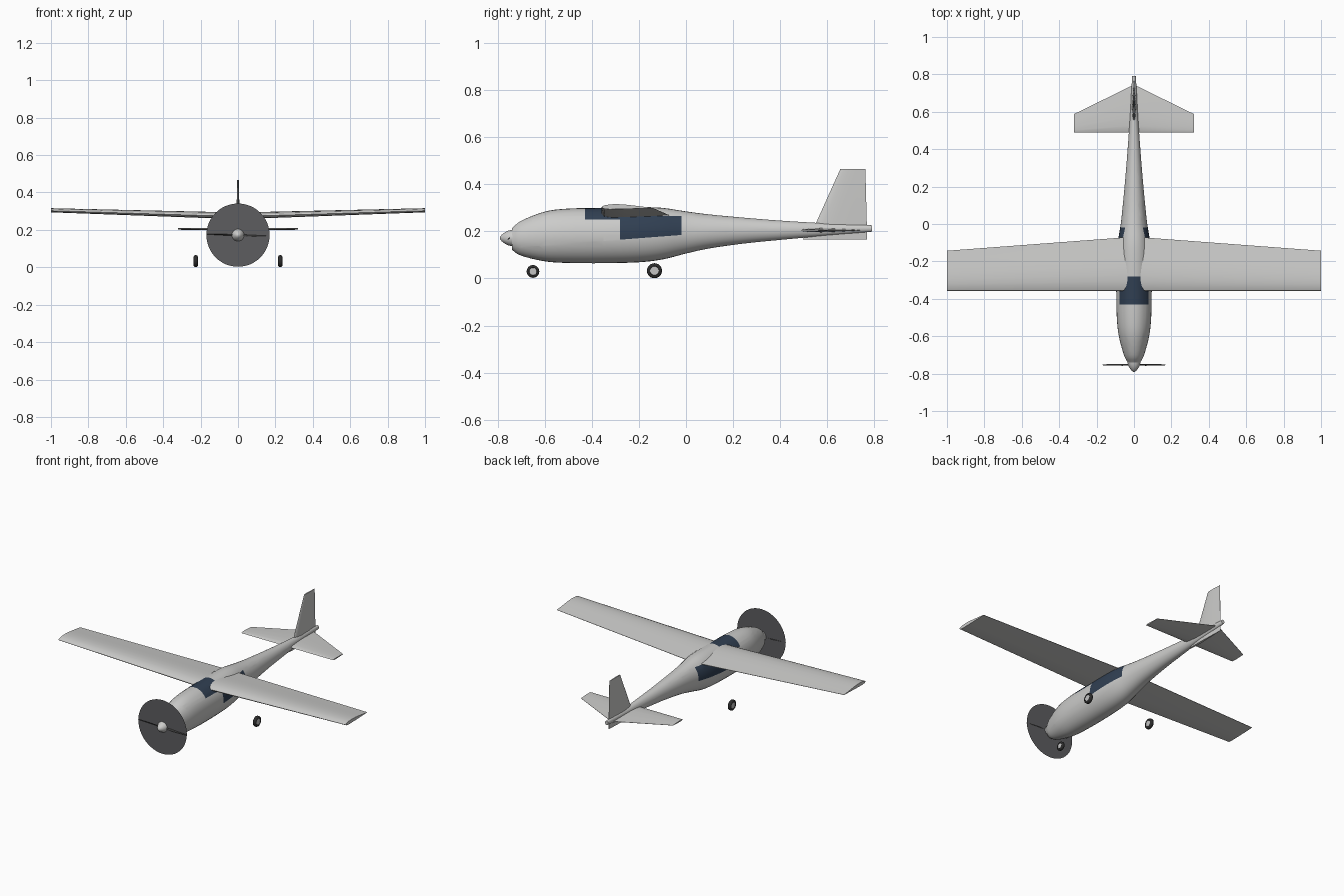
import bpy, bmesh, math
from mathutils import Vector

cube = bpy.data.objects.get("Cube")
if cube:
    bpy.data.objects.remove(cube)


def material(name, rgb):
    mat = bpy.data.materials.new(name)
    mat.use_nodes = True
    color = (*rgb, 1)
    mat.diffuse_color = color
    mat.node_tree.nodes["Principled BSDF"].inputs["Base Color"].default_value = color
    return mat


BODY = material("light grey", (0.6, 0.6, 0.59))
GLASS = material("navy glass", (0.03, 0.05, 0.085))
DISC = material("disc grey", (0.11, 0.11, 0.115))
BLADE = material("blade charcoal", (0.05, 0.05, 0.05))
TYRE = material("tyre black", (0.025, 0.025, 0.025))
HUB = material("hub grey", (0.55, 0.55, 0.55))


def finish(name, bm, mats, angle=40):
    bmesh.ops.recalc_face_normals(bm, faces=bm.faces)
    mesh = bpy.data.meshes.new(name)
    bm.to_mesh(mesh)
    bm.free()
    for mat in mats:
        mesh.materials.append(mat)
    obj = bpy.data.objects.new(name, mesh)
    bpy.context.collection.objects.link(obj)
    bpy.ops.object.select_all(action="DESELECT")
    obj.select_set(True)
    bpy.context.view_layer.objects.active = obj
    bpy.ops.object.shade_smooth_by_angle(angle=math.radians(angle))
    return obj


def loft(rings):
    """Skin a list of equal point rings and cap both ends."""
    bm = bmesh.new()
    loops = [[bm.verts.new(p) for p in ring] for ring in rings]
    n = len(loops[0])
    for a, b in zip(loops, loops[1:]):
        for i in range(n):
            j = (i + 1) % n
            bm.faces.new((a[i], a[j], b[j], b[i]))
    bm.faces.new(loops[0])
    bm.faces.new(loops[-1])
    return bm


def smooth_rows(rows, steps=4):
    """Catmull-Rom interpolation between stations."""
    pts = [Vector(r) for r in rows]
    pts = [pts[0] * 2 - pts[1]] + pts + [pts[-1] * 2 - pts[-2]]
    out = []
    for a, b, c, d in zip(pts, pts[1:], pts[2:], pts[3:]):
        for k in range(steps):
            t = k / steps
            out.append((b * 2 + (c - a) * t + (a * 2 - b * 5 + c * 4 - d) * t * t
                        + (b * 3 - a - c * 3 + d) * t ** 3) / 2)
    return out + [pts[-2]]


# Fuselage stations: y, bottom z, top z, half width
stations = [
    (-.74, .122, .212, .034), (-.7, .097, .245, .054), (-.6, .073, .284, .081),
    (-.5, .066, .297, .092), (-.35, .065, .3, .095), (-.2, .069, .303, .094),
    (-.1, .081, .3, .087), (0, .106, .285, .071), (.1, .128, .272, .06),
    (.25, .149, .258, .046), (.4, .164, .246, .034), (.6, .182, .234, .02),
    (.79, .199, .226, .01)]
SIDES = 32
rings = []
for y, low, high, half in smooth_rows(stations):
    ring = []
    for i in range(SIDES):
        a = math.tau * i / SIDES
        ring.append((half * math.cos(a), y, (low + high) / 2 + (high - low) / 2 * math.sin(a)))
    rings.append(ring)
bm = loft(rings)

# Cut the windscreen and side window borders into the skin
sill_point, sill_normal = Vector((0, -.28, .165)), Vector((0, -.02, .26))
cuts = [(Vector((0, y, 0)), Vector((0, 1, 0))) for y in (-.43, -.28, -.02)]
cuts += [(Vector((0, 0, z)), Vector((0, 0, 1))) for z in (.25, .266)]
cuts.append((sill_point, sill_normal))
for point, normal in cuts:
    bmesh.ops.bisect_plane(bm, geom=bm.verts[:] + bm.edges[:] + bm.faces[:],
                           plane_co=point, plane_no=normal, dist=1e-5)
for f in bm.faces:
    c = f.calc_center_median()
    screen = -.43 < c.y < -.28 and c.z > .25
    window = -.28 < c.y < -.02 and c.z < .266 and (c - sill_point).dot(sill_normal) > 0
    f.material_index = int(screen or window)
finish("fuselage", bm, [BODY, GLASS])

# Wing: cambered sections given as chord fraction and thickness fraction
camber = [(0, .4), (.02, .62), (.08, .82), (.18, .96), (.3, 1), (.45, .92), (.62, .74),
          (.8, .52), (1, .3), (1, .24), (.7, .13), (.4, .04), (.15, 0), (.04, .12)]


def wing_ring(x, back, low, thick):
    front = -.358
    return [(x, front + (back - front) * u, low + thick * v) for u, v in camber]


finish("wing", loft([wing_ring(-1, -.143, .294, .022), wing_ring(0, -.068, .257, .036),
                     wing_ring(1, -.143, .294, .022)]), [BODY], 30)

# Tail surfaces: thin symmetric sections
upper = [(.04, .5), (.15, .85), (.35, 1), (.65, .65)]
lens = [(0, 0)] + upper + [(1, .1), (1, -.1)] + [(u, -v) for u, v in reversed(upper)]


def tail_ring(place, front, back, half):
    return [place(front + (back - front) * u, half * v) for u, v in lens]


finish("tailplane", loft([
    tail_ring(lambda y, t, x=x: (x, y, .205 + t), .488, back, half)
    for x, back, half in ((-.32, .588, .004), (0, .745, .009), (.32, .588, .004))]), [BODY], 30)
finish("fin", loft([
    tail_ring(lambda y, t, z=z: (t, y, z), front, back, half)
    for z, front, back, half in ((.165, .495, .768, .007), (.235, .552, .768, .01),
                                 (.466, .656, .762, .004))]), [BODY], 30)

# Propeller: flat disc, two blades and a rounded spinner
AXIS = Vector((0, -.75, .172))
bm = bmesh.new()
circle = [bm.verts.new(AXIS + Vector((math.cos(a), 0, math.sin(a))) * .169)
          for a in (math.tau * i / 48 for i in range(48))]
bm.faces.new(circle)
finish("propeller_disc", bm, [DISC])

for side, label in ((1, "left"), (-1, "right")):
    sections = []
    for r, width, twist in ((.01, .012, 50), (.06, .02, 35), (.12, .016, 20), (.168, .007, 12)):
        c, s = math.cos(math.radians(twist)), math.sin(math.radians(twist))
        ring = []
        for u, v in ((-.5, 0), (0, .15), (.5, 0), (0, -.15)):
            ring.append((side * r, AXIS.y + width * (u * c - v * s) * .6 - .003,
                         AXIS.z - side * r * .03 + side * width * (u * s + v * c) * .8))
        sections.append(ring)
    finish(label + "_propeller_blade", loft(sections), [BLADE])

spinner = []
for back, radius in ((0, .035), (.015, .032), (.03, .025), (.045, .014), (.052, .004)):
    spinner.append([(radius * math.cos(a), -.738 - back, AXIS.z + radius * math.sin(a))
                    for a in (math.tau * i / 24 for i in range(24))])
finish("spinner", loft(spinner), [BODY], 50)


# Wheels: rounded tyre with a hub showing on both faces
def wheel(name, x, y, z, radius, half):
    rows = [(-.9, .58, HUB), (-1, .62, TYRE), (-1, .78, TYRE), (-.7, .95, TYRE), (-.3, 1, TYRE)]
    profile = [(u, r) for u, r, m in rows]
    profile += [(-u, r) for u, r in reversed(profile)]
    bm = loft([[(x + half * u, y + radius * r * math.cos(a), z + radius * r * math.sin(a))
                for a in (math.tau * i / 24 for i in range(24))] for u, r in profile])
    for f in bm.faces:
        f.material_index = int(len(f.verts) > 4)
    finish(name, bm, [TYRE, HUB])


wheel("nose_wheel", 0, -.65, .03, .027, .01)
for side, label in ((1, "left"), (-1, "right")):
    wheel(label + "_main_wheel", side * .226, -.134, .033, .032, .011)
